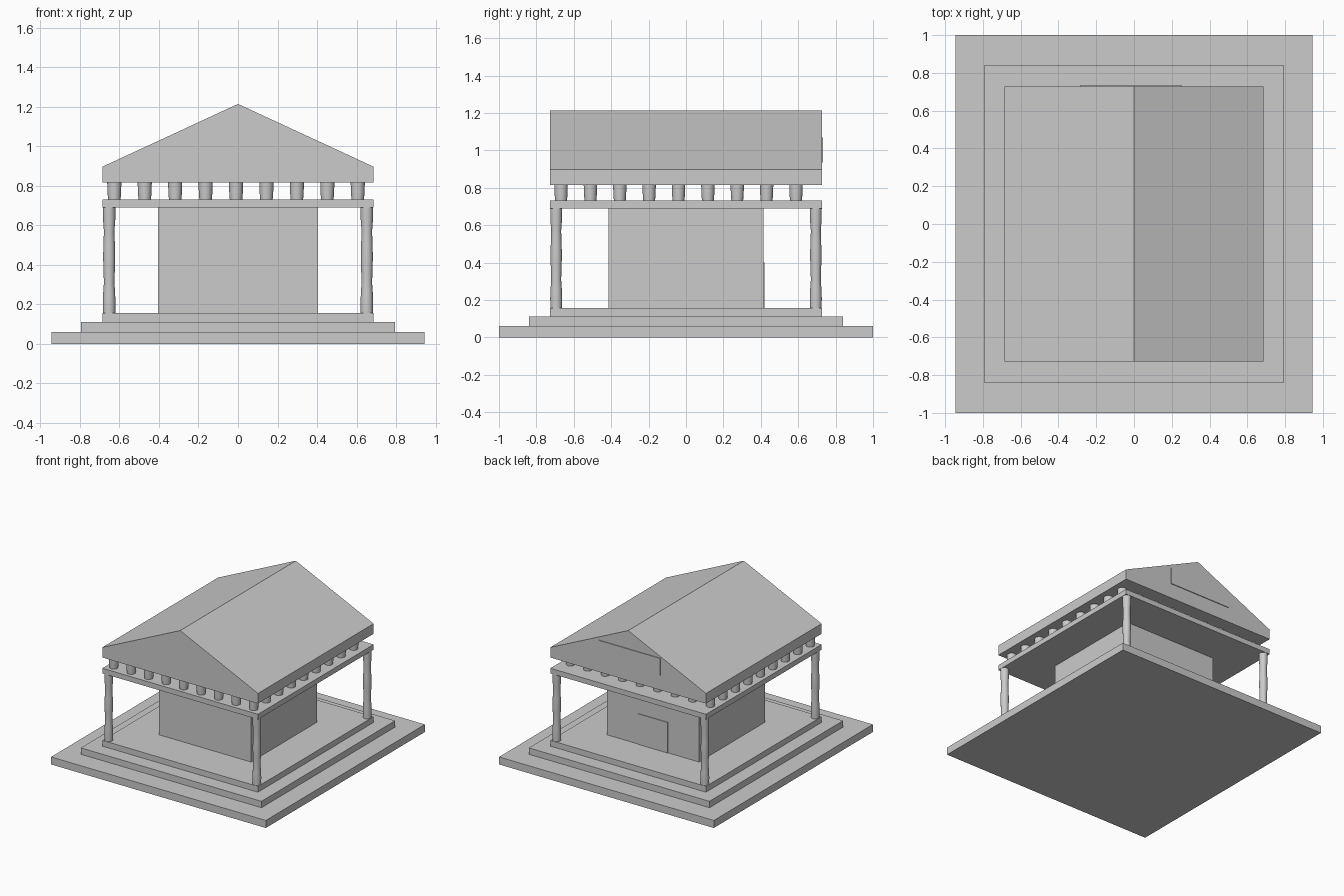
import bpy, bmesh, math

if "Cube" in bpy.data.objects:
    bpy.data.objects.remove(bpy.data.objects["Cube"])


def add_mesh(name, bm):
    bmesh.ops.recalc_face_normals(bm, faces=bm.faces)
    me = bpy.data.meshes.new(name)
    bm.to_mesh(me)
    bm.free()
    ob = bpy.data.objects.new(name, me)
    bpy.context.collection.objects.link(ob)
    return ob


def box(name, x0, x1, y0, y1, z0, z1):
    bm = bmesh.new()
    bmesh.ops.create_cube(bm, size=1)
    for v in bm.verts:
        v.co = (x1 if v.co.x > 0 else x0, y1 if v.co.y > 0 else y0, z1 if v.co.z > 0 else z0)
    return add_mesh(name, bm)


def slab(name, hx, hy, z0, z1):
    return box(name, -hx, hx, -hy, hy, z0, z1)


def lathe(name, profile, x, y, sides):
    """Closed turned post from (radius, z) points."""
    bm = bmesh.new()
    rings = [[bm.verts.new((x + r * math.cos(2 * math.pi * i / sides),
                            y + r * math.sin(2 * math.pi * i / sides), z))
              for i in range(sides)] for r, z in profile]
    for a, b in zip(rings, rings[1:]):
        for i in range(sides):
            j = (i + 1) % sides
            bm.faces.new((a[i], a[j], b[j], b[i])).smooth = True
    bm.faces.new(rings[0][::-1])
    bm.faces.new(rings[-1])
    ob = add_mesh(name, bm)
    bpy.ops.object.select_all(action='DESELECT')
    bpy.context.view_layer.objects.active = ob
    ob.select_set(True)
    bpy.ops.object.shade_smooth_by_angle(angle=math.radians(40))
    return ob


# Stepped base
slab("bottom_step", 0.945, 1.0, 0.0, 0.06)
slab("middle_step", 0.795, 0.84, 0.06, 0.111)
slab("top_step", 0.685, 0.727, 0.111, 0.157)

# Inner hall and its door on the back
slab("hall", 0.405, 0.415, 0.105, 0.70)
box("door", -0.13, 0.13, 0.41, 0.42, 0.157, 0.40)

# Corner columns with a wavy profile
column = [(0.031, 0.15), (0.032, 0.21), (0.030, 0.26), (0.0265, 0.31), (0.029, 0.38),
          (0.0305, 0.44), (0.029, 0.50), (0.0265, 0.57), (0.031, 0.63), (0.032, 0.70)]
for sx in (-1, 1):
    for sy in (-1, 1):
        lathe("corner_column", column, sx * 0.652, sy * 0.694, 24)

# Lower and upper beams
slab("lower_beam", 0.685, 0.727, 0.69, 0.731)
slab("upper_beam", 0.685, 0.727, 0.816, 0.857)

# Ring of short posts between the beams, nine per side
x0, x1, y0, y1, n = -0.626, 0.606, -0.668, 0.588, 9
spots = []
for i in range(n):
    x = x0 + (x1 - x0) * i / (n - 1)
    spots += [(x, y0), (x, y1)]
for i in range(1, n - 1):
    y = y0 + (y1 - y0) * i / (n - 1)
    spots += [(x0, y), (x1, y)]
post = [(0.031, 0.725), (0.034, 0.76), (0.036, 0.82)]
for x, y in spots:
    lathe("short_post", post, x, y, 24)

# Gabled roof
bm = bmesh.new()
outline = [(-0.685, 0.857), (0.685, 0.857), (0.685, 0.897), (0, 1.214), (-0.685, 0.897)]
face = bm.faces.new([bm.verts.new((x, -0.727, z)) for x, z in outline])
ext = bmesh.ops.extrude_face_region(bm, geom=[face], use_keep_orig=True)
bmesh.ops.translate(bm, vec=(0, 1.454, 0),
                    verts=[e for e in ext["geom"] if isinstance(e, bmesh.types.BMVert)])
add_mesh("gable_roof", bm)

# Plain sign plate on the back gable
box("sign_plate", -0.285, 0.255, 0.72, 0.733, 0.935, 1.07)
